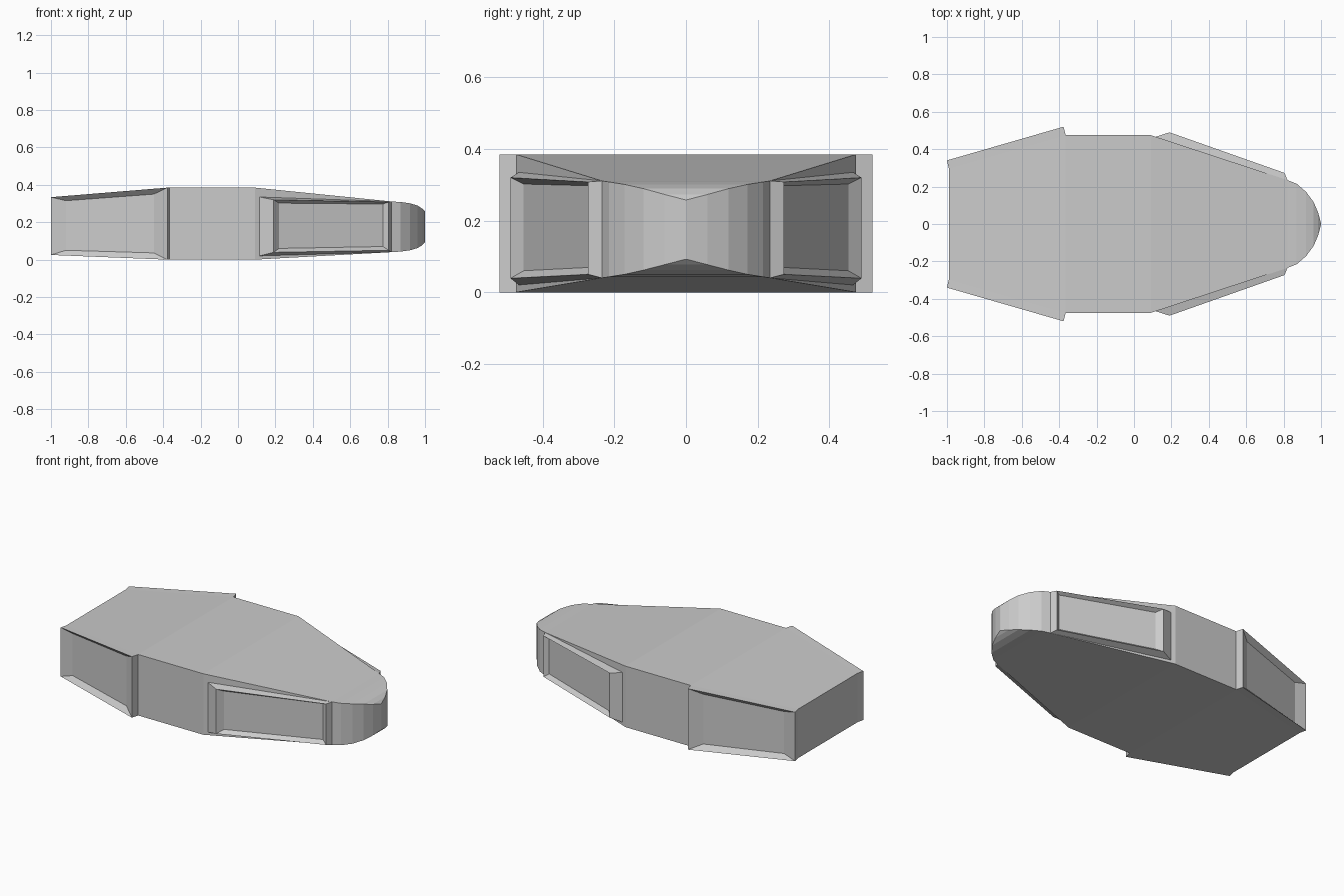
import bpy, bmesh

if "Cube" in bpy.data.objects:
    bpy.data.objects.remove(bpy.data.objects["Cube"])


def make_object(name, bm):
    bmesh.ops.remove_doubles(bm, verts=bm.verts, dist=1e-5)
    bmesh.ops.recalc_face_normals(bm, faces=bm.faces)
    mesh = bpy.data.meshes.new(name)
    bm.to_mesh(mesh)
    bm.free()
    obj = bpy.data.objects.new(name, mesh)
    bpy.context.collection.objects.link(obj)
    return obj


def hull(stations):
    # Loft of rectangular sections: x, half width, bottom, top
    bm = bmesh.new()
    rings = []
    for x, w, lo, hi in stations:
        rings.append([bm.verts.new(p) for p in
                      ((x, -w, lo), (x, w, lo), (x, w, hi), (x, -w, hi))])
    for a, b in zip(rings, rings[1:]):
        for i in range(4):
            j = (i + 1) % 4
            bm.faces.new((a[i], a[j], b[j], b[i]))
    bm.faces.new(rings[0])
    bm.faces.new(rings[-1])
    bmesh.ops.dissolve_degenerate(bm, edges=bm.edges, dist=1e-5)
    return make_object("hull", bm)


def side_panel(name, sections):
    # Each section is a rear and a front column: x, y, bottom, top
    bm = bmesh.new()
    rings = []
    for (x0, y0, l0, h0), (x1, y1, l1, h1) in sections:
        rings.append([bm.verts.new(p) for p in
                      ((x0, y0, l0), (x1, y1, l1), (x1, y1, h1), (x0, y0, h0))])
    for a, b in zip(rings, rings[1:]):
        for i in range(4):
            j = (i + 1) % 4
            bm.faces.new((a[i], a[j], b[j], b[i]))
    bm.faces.new(rings[0])
    bm.faces.new(rings[-1])
    obj = make_object(name, bm)
    mirror = obj.modifiers.new("Mirror", 'MIRROR')
    mirror.use_axis = (False, True, False)
    mirror.use_mirror_merge = False
    return obj


# Main body with tapered tail and rounded nose
hull([
    (-0.99, 0.297, 0.025, 0.334),
    (-0.365, 0.475, 0.0, 0.385),
    (0.09, 0.475, 0.0, 0.385),
    (0.82, 0.235, 0.04, 0.311),
    (0.87, 0.215, 0.043, 0.308),
    (0.92, 0.172, 0.05, 0.301),
    (0.96, 0.118, 0.062, 0.289),
    (0.985, 0.06, 0.077, 0.273),
    (1.0, 0.002, 0.092, 0.258),
])

# Rear side panels: raised rim, then sunken centre
side_panel("rear_side_panel", [
    ((-0.99, 0.297, 0.025, 0.334), (-0.365, 0.475, 0.0, 0.385)),
    ((-1.0, 0.34, 0.025, 0.334), (-0.377, 0.52, 0.0, 0.385)),
    ((-0.92, 0.335, 0.05, 0.315), (-0.45, 0.47, 0.036, 0.35)),
])

# Front side panels: sloped shoulder, raised rim, sunken centre
side_panel("front_side_panel", [
    ((0.115, 0.466, 0.02, 0.335), (0.82, 0.235, 0.04, 0.311)),
    ((0.19, 0.49, 0.039, 0.32), (0.805, 0.273, 0.05, 0.308)),
    ((0.22, 0.453, 0.06, 0.302), (0.775, 0.258, 0.07, 0.297)),
])
